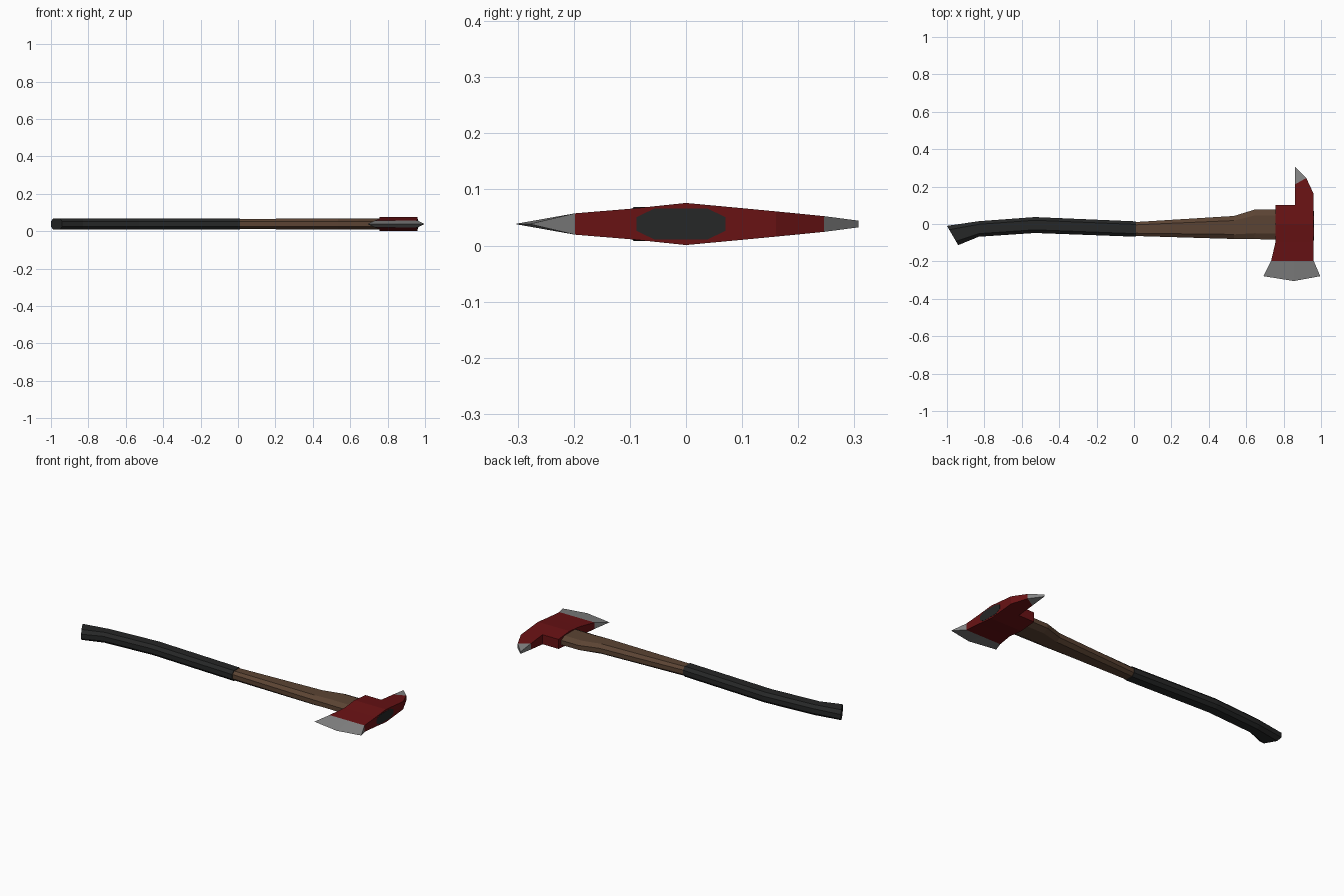
import bpy
import bmesh

if "Cube" in bpy.data.objects:
    bpy.data.objects.remove(bpy.data.objects["Cube"])

ZC = 0.0385  # mid-plane height of the whole axe


def material(name, rgb):
    m = bpy.data.materials.new(name)
    m.diffuse_color = (*rgb, 1)
    m.use_nodes = True
    m.node_tree.nodes["Principled BSDF"].inputs["Base Color"].default_value = m.diffuse_color
    return m


RED = material("red paint", (0.14, 0.006, 0.007))
STEEL = material("bare steel", (0.23, 0.23, 0.23))
WOOD = material("brown wood", (0.105, 0.057, 0.033))
RUBBER = material("black rubber", (0.019, 0.02, 0.02))


def finish(name, bm, mats):
    bmesh.ops.remove_doubles(bm, verts=bm.verts, dist=1e-5)
    bmesh.ops.recalc_face_normals(bm, faces=bm.faces)
    me = bpy.data.meshes.new(name)
    bm.to_mesh(me)
    bm.free()
    for m in mats:
        me.materials.append(m)
    ob = bpy.data.objects.new(name, me)
    bpy.context.collection.objects.link(ob)
    return ob


# octagon: (fraction across from lower to upper edge, fraction of half height)
OCT = [(0, -.45), (.2, -1), (.8, -1), (1, -.45), (1, .45), (.8, 1), (.2, 1), (0, .45)]


def shaft(name, stations, mat):
    """Loft octagons; each station is (upper x, upper y, lower x, lower y, half height)."""
    bm = bmesh.new()
    rings = []
    for ux, uy, lx, ly, h in stations:
        rings.append([bm.verts.new((lx + (ux - lx) * t, ly + (uy - ly) * t, ZC + h * k))
                      for t, k in OCT])
    for a, b in zip(rings, rings[1:]):
        for i in range(8):
            j = (i + 1) % 8
            bm.faces.new((a[i], a[j], b[j], b[i]))
    bm.faces.new(rings[0])
    bm.faces.new(rings[-1])
    return finish(name, bm, [mat])


# rubber grip with the flared, slanted butt
shaft("grip", [
    (-1.0, -0.01, -0.94, -0.113, .0305),
    (-0.83, 0.015, -0.83, -0.068, .0305),
    (-0.53, 0.037, -0.53, -0.048, .0305),
    (0.01, 0.014, 0.01, -0.068, .0305)], RUBBER)

# wooden handle, widening into the head
shaft("wooden_handle", [
    (0.0, 0.010, 0.0, -0.064, .0275),
    (0.535, 0.043, 0.535, -0.080, .029),
    (0.645, 0.077, 0.645, -0.081, .029),
    (0.76, 0.077, 0.76, -0.083, .029),
    (0.955, 0.072, 0.955, -0.086, .029)], WOOD)

# dark end of the handle showing through the head
shaft("handle_end_cap", [
    (0.95, 0.07, 0.95, -0.088, .0275),
    (0.962, 0.07, 0.962, -0.088, .0275)], RUBBER)

# head: rows of (x, y, half thickness), running from blade to pick
MID = 0.855
rows = [
    [(0.692, -0.279, 0), (MID, -0.305, 0), (0.996, -0.279, 0)],
    [(0.733, -0.198, .019), (MID, -0.198, .019), (0.961, -0.198, .019)],
    [(0.757, -0.095, .0275), (MID, -0.095, .0275), (0.961, -0.095, .0275)],
    [(0.757, 0, .0375), (0.86, 0, .0375), (0.961, 0, .0375)],
    [(0.757, 0.102, .028), (0.86, 0.102, .028), (0.961, 0.102, .028)],
    [(0.86, 0.16, .0225), (0.961, 0.16, .0225)],
    [(0.86, 0.211, .0175), (0.921, 0.246, .014)],
    [(0.86, 0.307, .006)],
]
bm = bmesh.new()
top = [[bm.verts.new((x, y, ZC + h)) for x, y, h in r] for r in rows]
bot = [[bm.verts.new((x, y, ZC - h)) for x, y, h in r] for r in rows]


def skin(vs, steel):
    bm.faces.new(vs).material_index = 1 if steel else 0


for side in (top, bot):
    for i in range(7):
        a, b, steel = side[i], side[i + 1], i in (0, 6)
        if i == 4:
            a = a[1:]
        for k in range(len(a) - 1):
            quad = [a[k], a[k + 1]] + ([b[k + 1], b[k]] if len(b) > 1 else [b[0]])
            skin(quad, steel)
# rim faces joining the two cheeks
for i in range(7):
    for s in (0, -1):
        p = 1 if (i == 4 and s == 0) else s
        quad = [top[i][p], top[i + 1][s], bot[i + 1][s], bot[i][p]]
        skin(quad, i in (0, 6))
skin([top[4][0], top[4][1], bot[4][1], bot[4][0]], False)
finish("axe_head", bm, [RED, STEEL])
